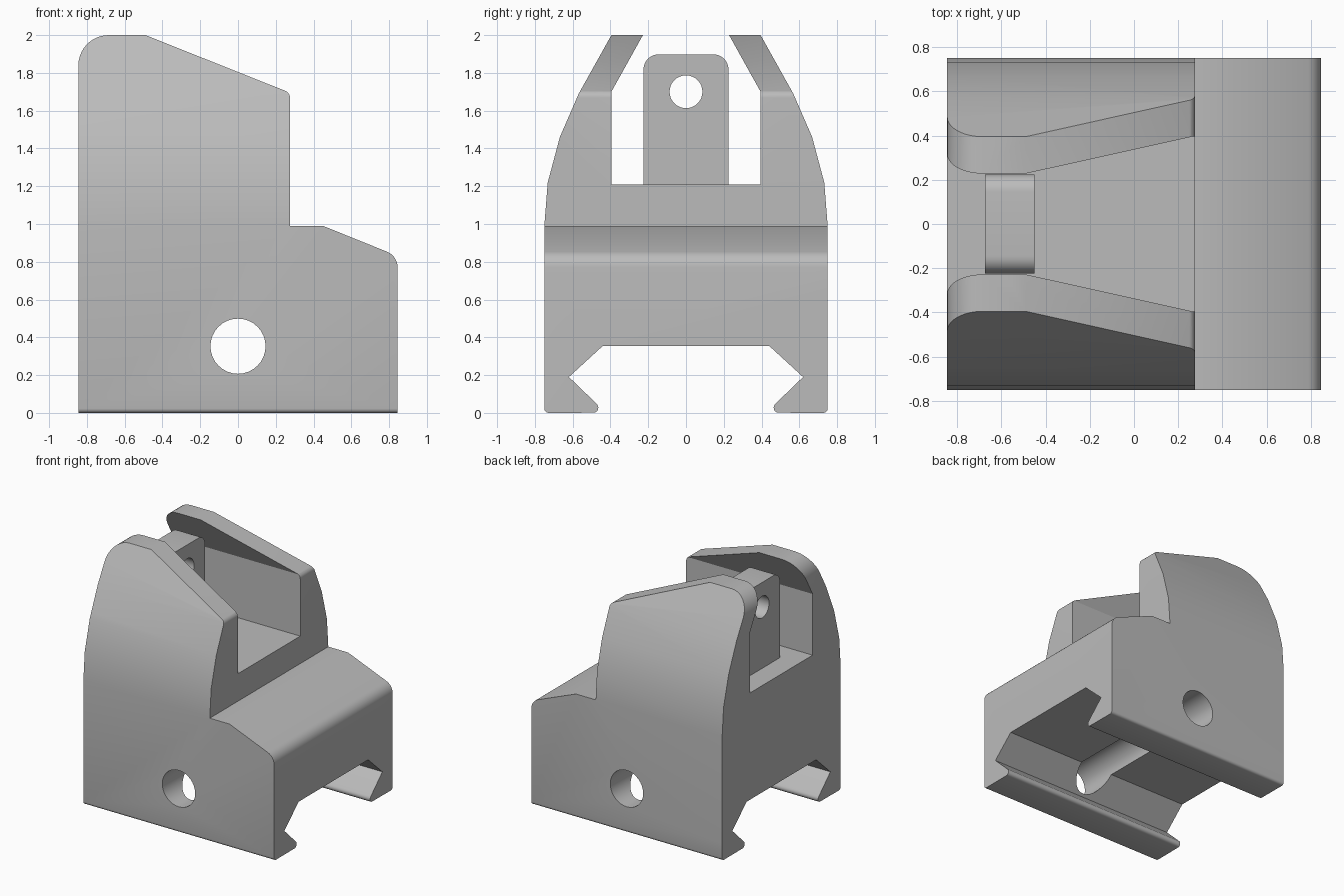
import bpy, bmesh
from math import sin, cos, pi, radians

if "Cube" in bpy.data.objects:
    bpy.data.objects.remove(bpy.data.objects["Cube"], do_unlink=True)

grey = bpy.data.materials.new("matte grey")
grey.use_nodes = True
colour = (0.5, 0.5, 0.5, 1)
grey.diffuse_color = colour
grey.node_tree.nodes["Principled BSDF"].inputs["Base Color"].default_value = colour


def arc(cx, cz, r, start, end, steps=8):
    """Points along a circular arc, angles in degrees."""
    angles = [radians(start + (end - start) * i / steps) for i in range(steps + 1)]
    return [(cx + r * cos(a), cz + r * sin(a)) for a in angles]


def circle(cx, cz, r, sides=32):
    return arc(cx, cz, r, 0, 360, sides)[:-1]


def prism(name, profile, axis, low, high):
    """Extrude a closed profile (horizontal, z) along x or y."""
    bm = bmesh.new()
    place = (lambda u, z: (low, u, z)) if axis == "x" else (lambda u, z: (u, low, z))
    face = bm.faces.new([bm.verts.new(place(u, z)) for u, z in profile])
    top = bmesh.ops.extrude_face_region(bm, geom=[face])["geom"]
    step = (high - low, 0, 0) if axis == "x" else (0, high - low, 0)
    bmesh.ops.translate(bm, vec=step, verts=[g for g in top if isinstance(g, bmesh.types.BMVert)])
    bmesh.ops.recalc_face_normals(bm, faces=bm.faces)
    mesh = bpy.data.meshes.new(name)
    bm.to_mesh(mesh)
    bm.free()
    mesh.materials.append(grey)
    obj = bpy.data.objects.new(name, mesh)
    bpy.context.collection.objects.link(obj)
    return obj


def combine(obj, other, operation):
    """Apply a boolean and discard the helper."""
    mod = obj.modifiers.new(operation.lower(), "BOOLEAN")
    mod.operation, mod.solver, mod.object = operation, "EXACT", other
    bpy.context.view_layer.objects.active = obj
    bpy.ops.object.modifier_apply(modifier=mod.name)
    bpy.data.objects.remove(other, do_unlink=True)


def smooth(obj):
    bpy.ops.object.select_all(action="DESELECT")
    obj.select_set(True)
    bpy.context.view_layer.objects.active = obj
    bpy.ops.object.shade_smooth_by_angle(angle=radians(27))


# Cross-section: protective ears above, dovetail rail clamp below
half = [(0.44, 0.355), (0.62, 0.19), (0.475, 0.05)]
half += arc(0.49, 0.027, 0.026, 150, 270, 5)
half += arc(0.727, 0.023, 0.023, 270, 360, 4)
half += [(0.75, 0.99), (0.732, 1.22), (0.668, 1.46), (0.568, 1.69),
         (0.395, 2.0), (0.228, 2.0), (0.395, 1.7), (0.395, 1.21)]
section = half + [(-y, z) for y, z in reversed(half)]
body = prism("sight_body", section, "x", -0.845, 0.845)

# Side silhouette trims the stepped, sloping outline
side = [(-0.845, -0.1), (0.845, -0.1)]
side += arc(0.755, 0.77, 0.09, 0, 68)
side += [(0.45, 0.99), (0.275, 0.99)]
side += arc(0.235, 1.668, 0.04, 0, 68, 5)
side += [(-0.49, 2.0)]
side += arc(-0.685, 1.84, 0.16, 90, 180, 10)
combine(body, prism("side_outline", side, "y", -1, 1), "INTERSECT")

# Cross bolt hole through both clamp walls
combine(body, prism("bolt_cutter", circle(0, 0.353, 0.146), "y", -1, 1), "DIFFERENCE")
smooth(body)

# Aperture plate standing between the ears
plate = [(-0.225, 1.2), (0.225, 1.2)] + arc(0.145, 1.818, 0.08, 0, 90) + arc(-0.145, 1.818, 0.08, 90, 180)
aperture = prism("aperture_plate", plate, "x", -0.675, -0.45)
combine(aperture, prism("peep_cutter", circle(0, 1.7, 0.087), "x", -1, 0), "DIFFERENCE")
smooth(aperture)
